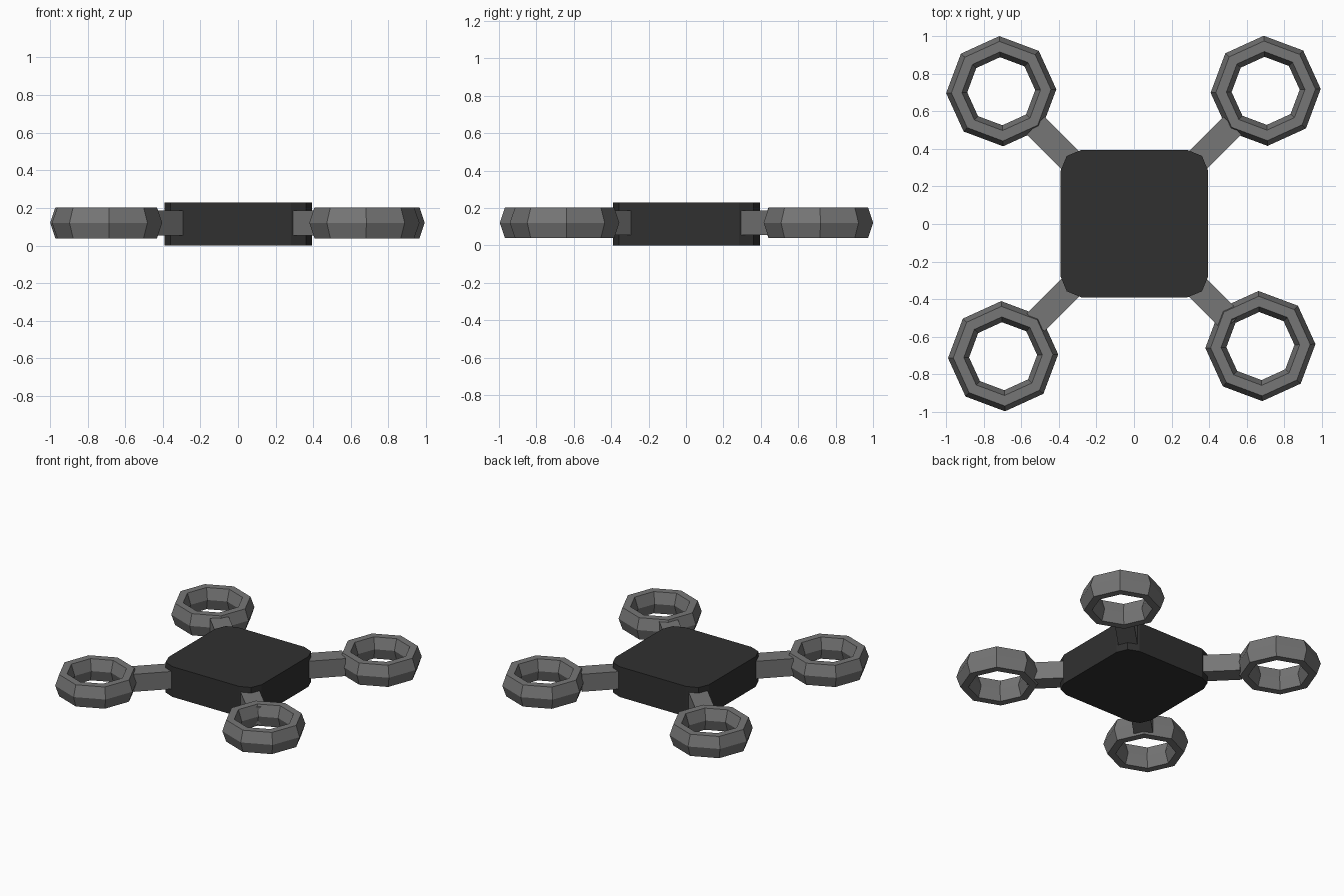
import bpy, bmesh
from math import radians, sin, cos
from mathutils import Matrix

if "Cube" in bpy.data.objects:
    bpy.data.objects.remove(bpy.data.objects["Cube"])


def material(name, v):
    m = bpy.data.materials.new(name)
    m.diffuse_color = (v, v, v, 1)
    m.use_nodes = True
    m.node_tree.nodes["Principled BSDF"].inputs["Base Color"].default_value = m.diffuse_color
    return m


DARK = material("dark_grey", 0.03)
GREY = material("mid_grey", 0.18)


def box(name, size, mat, corner=0.0):
    """Box centred on its origin, optionally with rounded upright edges."""
    bm = bmesh.new()
    bmesh.ops.create_cube(bm, size=1, matrix=Matrix.Diagonal((*size, 1)))
    if corner:
        upright = [e for e in bm.edges
                   if abs(e.verts[0].co.z - e.verts[1].co.z) > 1e-4]
        bmesh.ops.bevel(bm, geom=upright, offset=corner, segments=2,
                        profile=0.5, affect='EDGES')
    me = bpy.data.meshes.new(name)
    bm.to_mesh(me)
    bm.free()
    ob = bpy.data.objects.new(name, me)
    bpy.context.collection.objects.link(ob)
    me.materials.append(mat)
    return ob


# central body
body = box("body", (0.785, 0.785, 0.23), DARK, corner=0.112)
body.location = (0.002, 0.002, 0.115)

# four diagonal arms, each with a rotor guard ring (placed slightly unevenly)
MID = 0.121
START, END = 0.42, 0.74
CORNERS = [
    ("back_right", 45, (0.70, 0.708)),
    ("back_left", 135, (-0.706, 0.706)),
    ("front_left", 225, (-0.696, -0.703)),
    ("front_right", 315, (0.672, -0.649)),
]
for name, deg, (x, y) in CORNERS:
    a = radians(deg)
    r = (START + END) / 2
    arm = box(name + "_arm", (END - START, 0.133, 0.133), GREY)
    arm.location = (r * cos(a), r * sin(a), MID)
    arm.rotation_euler.z = a

    # eight-sided ring with a tall six-sided section
    bpy.ops.mesh.primitive_torus_add(
        major_segments=8, minor_segments=6,
        major_radius=0.237, minor_radius=0.056,
        location=(x, y, MID), rotation=(0, 0, radians(2)))
    ring = bpy.context.object
    ring.name = name + "_rotor_ring"
    ring.scale.z = 1.7
    ring.data.materials.append(GREY)
    for p in ring.data.polygons:
        p.use_smooth = False
